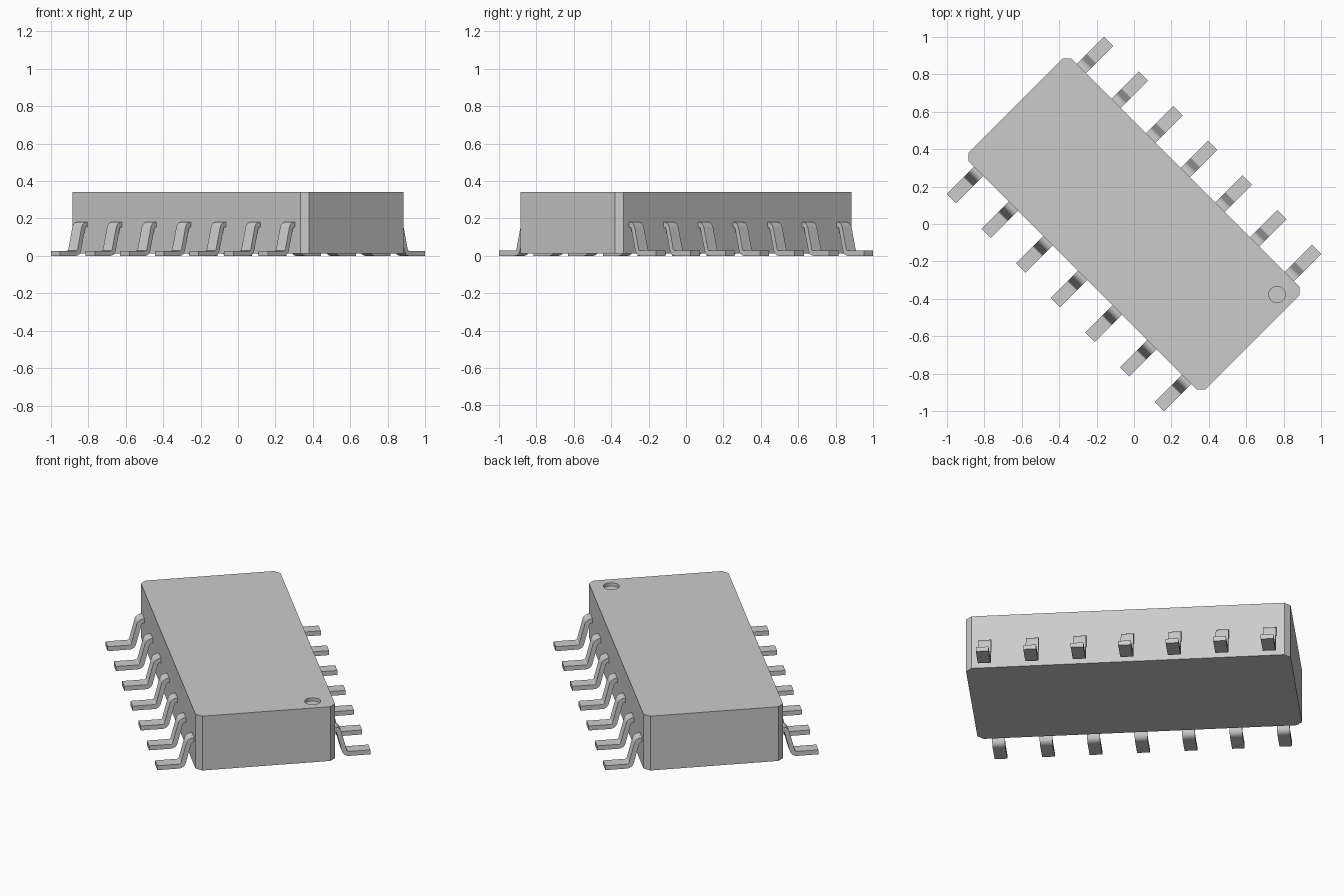
import bpy, bmesh, math
from mathutils import Matrix, Vector

cube = bpy.data.objects.get("Cube")
if cube:
    bpy.data.objects.remove(cube, do_unlink=True)

TURN = Matrix.Rotation(math.radians(-45), 4, 'Z')   # whole chip sits diagonally
HALF_L, HALF_W, BASE, TOP = 0.8945, 0.389, 0.013, 0.342
PIN_W, PIN_T, PIN_END, PITCH, PINS = 0.07, 0.027, 0.594, 0.2617, 7

grey = bpy.data.materials.new("light_grey")
grey.use_nodes = True
colour = (0.6, 0.6, 0.6, 1)
grey.diffuse_color = colour
grey.node_tree.nodes["Principled BSDF"].inputs["Base Color"].default_value = colour


def add_object(name, bm):
    bmesh.ops.recalc_face_normals(bm, faces=bm.faces)
    mesh = bpy.data.meshes.new(name)
    bm.to_mesh(mesh)
    bm.free()
    mesh.materials.append(grey)
    obj = bpy.data.objects.new(name, mesh)
    bpy.context.collection.objects.link(obj)
    obj.matrix_world = TURN
    return obj


def smooth(obj):
    bpy.ops.object.select_all(action='DESELECT')
    obj.select_set(True)
    bpy.context.view_layer.objects.active = obj
    bpy.ops.object.shade_smooth_by_angle(angle=math.radians(30))


def round_path(points, radius, steps=6):
    """Replace the inner corners of a path by arcs."""
    path = [points[0]]
    for a, b, c in zip(points, points[1:], points[2:]):
        d1, d2 = (b - a).normalized(), (c - b).normalized()
        angle = d1.angle_signed(d2)          # clockwise is positive
        start = b - d1 * radius * math.tan(abs(angle) / 2)
        side = Vector((d1.y, -d1.x)) * math.copysign(1, angle)
        centre = start + side * radius
        for i in range(steps + 1):
            path.append(centre + Matrix.Rotation(-angle * i / steps, 2) @ (start - centre))
    path.append(points[-1])
    return path


# Body: box with chamfered upright edges
bm = bmesh.new()
bmesh.ops.create_cube(bm, size=1, matrix=Matrix.Translation((0, 0, (BASE + TOP) / 2))
                      @ Matrix.Diagonal((2 * HALF_L, 2 * HALF_W, TOP - BASE, 1)))
upright = [e for e in bm.edges if abs(e.verts[0].co.z - e.verts[1].co.z) > 0.1]
bmesh.ops.bevel(bm, geom=upright, offset=0.032, segments=1, affect='EDGES')
body = add_object("body", bm)

# Round orientation dimple in the top
bm = bmesh.new()
bmesh.ops.create_cone(bm, cap_ends=True, segments=32, radius1=0.044, radius2=0.044,
                      depth=0.04, matrix=Matrix.Translation((0.807, 0.274, TOP)))
cutter = add_object("dimple_cutter", bm)
cutter.hide_render = True
cut = body.modifiers.new("dimple", 'BOOLEAN')
cut.operation = 'DIFFERENCE'
cut.solver = 'EXACT'
cut.object = cutter
bpy.context.view_layer.objects.active = body
bpy.ops.object.modifier_apply(modifier=cut.name)
bpy.data.objects.remove(cutter, do_unlink=True)
smooth(body)

# Pin profile: out of the body, down and out to a flat foot
half = PIN_T / 2
centreline = round_path([Vector((0.375, 0.18 - half)), Vector((0.414, 0.18 - half)),
                         Vector((0.454, half)), Vector((PIN_END, half))], 0.025)
upper, lower = [], []
for i, p in enumerate(centreline):
    before, after = centreline[max(i - 1, 0)], centreline[min(i + 1, len(centreline) - 1)]
    along = (after - before).normalized()
    if i in (0, len(centreline) - 1):
        along = Vector((1, 0))
    normal = Vector((-along.y, along.x)) * half
    upper.append(p + normal)
    lower.append(p - normal)


def add_pin(name, u, side):
    bm = bmesh.new()
    rows = [[bm.verts.new((u + x, side * p.x, p.y)) for p in line]
            for line, x in ((upper, -PIN_W / 2), (upper, PIN_W / 2),
                            (lower, PIN_W / 2), (lower, -PIN_W / 2))]
    for k in range(4):
        a, b = rows[k], rows[(k + 1) % 4]
        for i in range(len(a) - 1):
            bm.faces.new((a[i], a[i + 1], b[i + 1], b[i]))
    for end in (0, -1):
        bm.faces.new([row[end] for row in rows])
    smooth(add_object(name, bm))


for side, label in ((1, "back"), (-1, "front")):
    for n in range(PINS):
        add_pin(f"{label}_pin_{n + 1}", (n - (PINS - 1) / 2) * PITCH, side)
